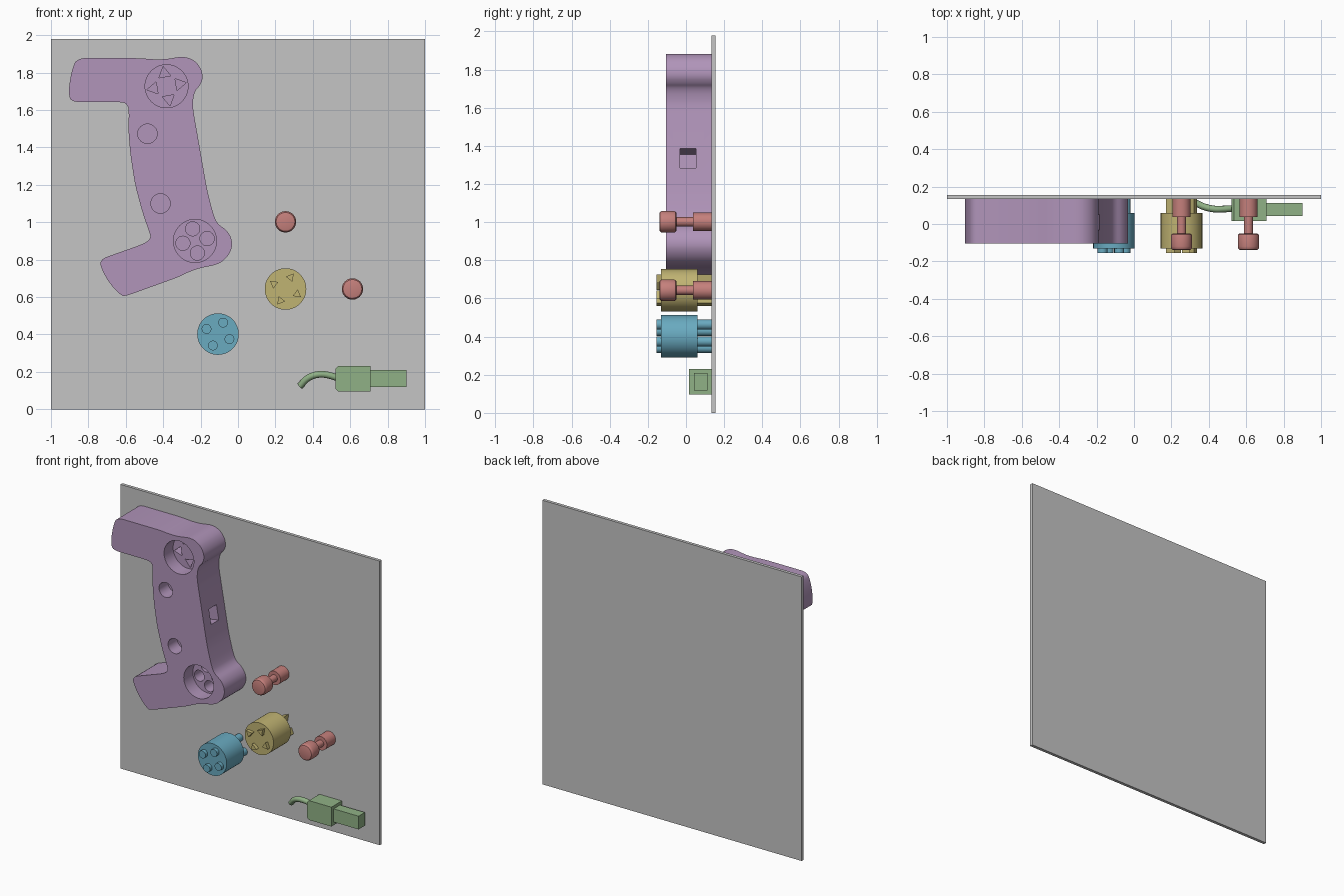
import bpy, bmesh, math
from mathutils import Vector

if "Cube" in bpy.data.objects:
    bpy.data.objects.remove(bpy.data.objects["Cube"])

BACK, THICK = 0.133, 0.022      # where the parts meet the board, board thickness


def material(name, hex_rgb):
    m = bpy.data.materials.new(name)
    lin = [(int(hex_rgb[i:i + 2], 16) / 255) ** 2.2 for i in (0, 2, 4)]
    m.diffuse_color = (*lin, 1)
    m.use_nodes = True
    m.node_tree.nodes["Principled BSDF"].inputs["Base Color"].default_value = m.diffuse_color
    return m


GRAY = material("board gray", "c4c4c4")
PURPLE = material("soft purple", "af93b8")
RED = material("dusty red", "c47f7b")
YELLOW = material("mustard yellow", "bfb272")
BLUE = material("muted blue", "69a9bf")
GREEN = material("soft green", "8fb085")


def finish(bm, name, mat):
    bmesh.ops.recalc_face_normals(bm, faces=bm.faces)
    me = bpy.data.meshes.new(name)
    bm.to_mesh(me)
    bm.free()
    me.materials.append(mat)
    ob = bpy.data.objects.new(name, me)
    bpy.context.collection.objects.link(ob)
    return ob


def select(ob):
    bpy.ops.object.select_all(action='DESELECT')
    ob.select_set(True)
    bpy.context.view_layer.objects.active = ob


def smooth(ob, angle=30):
    select(ob)
    bpy.ops.object.shade_smooth_by_angle(angle=math.radians(angle))
    return ob


def prism(name, pts, y0, y1, mat):
    """Extrude an x-z outline from y0 to y1."""
    bm = bmesh.new()
    a = [bm.verts.new((x, y0, z)) for x, z in pts]
    b = [bm.verts.new((x, y1, z)) for x, z in pts]
    bm.faces.new(a)
    bm.faces.new(b)
    n = len(pts)
    for i in range(n):
        j = (i + 1) % n
        bm.faces.new((a[i], a[j], b[j], b[i]))
    return finish(bm, name, mat)


def lathe(name, profile, cx, cz, mat, n=40):
    """Turn an (r, y) profile around an axis along y."""
    bm = bmesh.new()
    rings = [[bm.verts.new((cx + x, y, cz + z)) for x, z in ngon(0, 0, r, n)]
             for r, y in profile]
    bm.faces.new(rings[0])
    bm.faces.new(rings[-1])
    for p, q in zip(rings, rings[1:]):
        for i in range(n):
            j = (i + 1) % n
            bm.faces.new((p[i], p[j], q[j], q[i]))
    return smooth(finish(bm, name, mat))


def ngon(cx, cz, r, n=40, start=0.0):
    s = math.radians(start)
    return [(cx + r * math.cos(s + math.tau * i / n),
             cz + r * math.sin(s + math.tau * i / n)) for i in range(n)]


def ring_of(cx, cz, dist, angle):
    """Four spots around a centre, with their directions."""
    for k in range(4):
        d = angle - 90 * k
        yield (cx + dist * math.cos(math.radians(d)),
               cz + dist * math.sin(math.radians(d)), d)


def box(name, x, y, z, mat):
    return prism(name, [(x[0], z[0]), (x[1], z[0]), (x[1], z[1]), (x[0], z[1])],
                 y[0], y[1], mat)


def soften(pts, limit):
    """Cut every corner of an outline by a limited length."""
    out = []
    for i, p in enumerate(pts):
        p = Vector(p)
        for q in (Vector(pts[i - 1]), Vector(pts[(i + 1) % len(pts)])):
            d = q - p
            out.append(tuple(p + d.normalized() * min(0.27 * d.length, limit)))
    return out


# Back board
box("back_board", (-1, 1), (BACK, BACK + THICK), (0, 1.98), GRAY)

# Handle body
outline = [
    (-.86, 1.877), (-.525, 1.877), (-.45, 1.87), (-.375, 1.872), (-.30, 1.887),
    (-.243, 1.873), (-.202, 1.833), (-.185, 1.775), (-.203, 1.73), (-.23, 1.705),
    (-.242, 1.65), (-.24, 1.60), (-.165, 1.17), (-.13, 1.035), (-.108, .988),
    (-.058, .957), (-.028, .90), (-.038, .84), (-.08, .79), (-.125, .77),
    (-.205, .755), (-.27, .732), (-.31, .71), (-.60, .605), (-.625, .607),
    (-.685, .67), (-.728, .745), (-.742, .80), (-.495, .888), (-.465, .915),
    (-.475, .95), (-.51, 1.05), (-.55, 1.2), (-.575, 1.36), (-.586, 1.49),
    (-.583, 1.60), (-.592, 1.63), (-.62, 1.643), (-.89, 1.643), (-.905, 1.68),
    (-.902, 1.74), (-.885, 1.825)]
FRONT = -0.105
body = prism("handle_body", soften(soften(outline, .025), .01), FRONT, BACK, PURPLE)

# Sockets, peg holes and side slot cut into the handle
FLOOR = -0.005
cutters = []


def cut(pts, y0, y1):
    cutters.append(prism("cutter", pts, y0, y1, PURPLE))


UPPER, LOWER = (-.382, 1.727), (-.23, .90)
for c in (UPPER, LOWER):
    cut(ngon(*c, .115, 48), FRONT - .05, FLOOR)
for c in ((-.484, 1.473), (-.414, 1.10)):
    cut(ngon(*c, .052), FRONT - .05, FLOOR)
for x, z, d in ring_of(*UPPER, .07, 100):
    cut(ngon(x, z, .037, 3, d), FLOOR - .03, .1)
for x, z, d in ring_of(*LOWER, .066, 101):
    cut(ngon(x, z, .038, 24), FLOOR - .03, .1)
tilt = math.radians(9.9)
nrm = Vector((math.cos(tilt), math.sin(tilt)))
tan = Vector((-nrm.y, nrm.x))
mouth = Vector((-.194, 1.335))
cut([tuple(mouth + nrm * a + tan * b) for a, b in
     ((.06, -.052), (.06, .052), (-.18, .052), (-.18, -.052))], -.031, .052)

for c in cutters:
    mod = body.modifiers.new("cut", 'BOOLEAN')
    mod.operation = 'DIFFERENCE'
    mod.solver = 'EXACT'
    mod.object = c
    select(body)
    bpy.ops.object.modifier_apply(modifier=mod.name)
    bpy.data.objects.remove(c)
smooth(body)

# Push pegs: rounded head, thin shaft, wider foot
peg = [(.040, -.14), (.050, -.137), (.055, -.130), (.057, -.120), (.057, -.066),
       (.054, -.055), (.046, -.050), (.024, -.050), (.024, .037), (.048, .037),
       (.048, BACK)]
for i, c in enumerate(((.254, 1.002), (.612, .643))):
    lathe(f"push_peg_{i + 1}", peg, *c, RED)

# Round plugs with prongs through both ends
for name, c, mat, dist, r, sides, turn in (
        ("triangle_plug", (.254, .643), YELLOW, .068, .026, 3, -14),
        ("round_plug", (-.107, .402), BLUE, .067, .026, 24, 0)):
    lathe(name + "_barrel", [(.111, -.13), (.111, .06)], *c, mat, 48)
    for k, (x, z, d) in enumerate(ring_of(*c, dist, 66)):
        for end, y0, y1 in (("front", -.155, -.13), ("back", .06, BACK)):
            smooth(prism(f"{name}_{end}_prong_{k + 1}",
                         ngon(x, z, r, sides, d + turn), y0, y1, mat))

# Cable connector: block with clipped corners, square tip and curved cable
prism("connector_block", [(.535, .096), (.708, .096), (.708, .231), (.535, .231),
                          (.52, .216), (.52, .111)], .017, BACK, GREEN)
box("connector_tip", (.708, .90), (.042, .112), (.118, .21), GREEN)

curve = bpy.data.curves.new("cable", 'CURVE')
curve.dimensions = '3D'
curve.bevel_depth = .018
curve.bevel_resolution = 3
curve.use_fill_caps = True
path = [(.332, .112, .125), (.375, .092, .167), (.43, .08, .186),
        (.48, .08, .183), (.53, .083, .168)]
sp = curve.splines.new('BEZIER')
sp.bezier_points.add(len(path) - 1)
for bp, co in zip(sp.bezier_points, path):
    bp.co = co
    bp.handle_left_type = bp.handle_right_type = 'AUTO'
sp.resolution_u = 6
curve.materials.append(GREEN)
cable = bpy.data.objects.new("cable", curve)
bpy.context.collection.objects.link(cable)
select(cable)
bpy.ops.object.convert(target='MESH')
smooth(bpy.context.view_layer.objects.active, 40)
